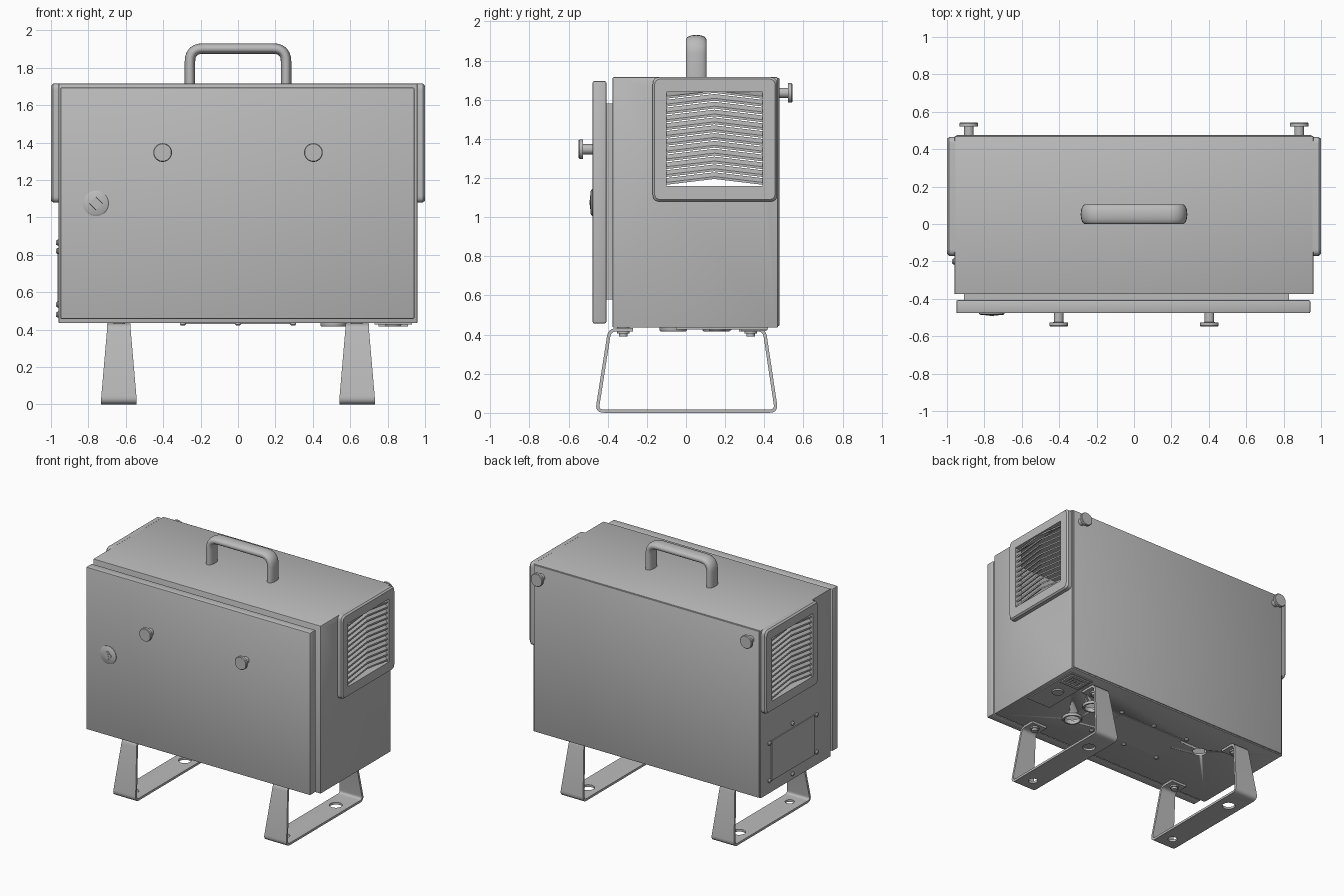
import bpy, bmesh, math
from mathutils import Vector

if "Cube" in bpy.data.objects:
    bpy.data.objects.remove(bpy.data.objects["Cube"], do_unlink=True)

grey = bpy.data.materials.new("painted_grey")
grey.use_nodes = True
grey.diffuse_color = (0.5, 0.5, 0.5, 1)
grey.node_tree.nodes["Principled BSDF"].inputs["Base Color"].default_value = (0.5, 0.5, 0.5, 1)


def select(ob):
    bpy.ops.object.select_all(action='DESELECT')
    ob.select_set(True)
    bpy.context.view_layer.objects.active = ob


def smooth(ob):
    select(ob)
    bpy.ops.object.shade_smooth_by_angle(angle=math.radians(35))


def make(name, bm):
    bmesh.ops.recalc_face_normals(bm, faces=bm.faces)
    mesh = bpy.data.meshes.new(name)
    bm.to_mesh(mesh)
    bm.free()
    ob = bpy.data.objects.new(name, mesh)
    bpy.context.collection.objects.link(ob)
    mesh.materials.append(grey)
    return ob


def box(name, lo, hi, bevel=0):
    bm = bmesh.new()
    bmesh.ops.create_cube(bm, size=1)
    for v in bm.verts:
        v.co = [l + (c + 0.5) * (h - l) for c, l, h in zip(v.co, lo, hi)]
    if bevel:
        bmesh.ops.bevel(bm, geom=bm.edges[:], offset=bevel, segments=2, affect='EDGES', profile=0.5)
    ob = make(name, bm)
    if bevel:
        smooth(ob)
    return ob


def lathe(name, start, axis, profile, sides=32):
    """Stack of (radius, distance) rings running along an axis from a start point."""
    bm = bmesh.new()
    turn = Vector(axis).to_track_quat('Z', 'Y')
    rings = []
    for r, d in profile:
        angles = [math.tau * i / sides for i in range(sides)]
        rings.append([bm.verts.new(Vector(start) + turn @ Vector((r * math.cos(a), r * math.sin(a), d)))
                      for a in angles])
    skin(bm, rings)
    ob = make(name, bm)
    smooth(ob)
    return ob


def skin(bm, rings):
    for a, b in zip(rings, rings[1:]):
        for i in range(len(a)):
            j = (i + 1) % len(a)
            bm.faces.new((a[i], a[j], b[j], b[i]))
    bm.faces.new(rings[0])
    bm.faces.new(rings[-1])


def cut(ob, cutters):
    for c in cutters:
        m = ob.modifiers.new("cut", 'BOOLEAN')
        m.object, m.operation, m.solver = c, 'DIFFERENCE', 'EXACT'
        select(ob)
        bpy.ops.object.modifier_apply(modifier=m.name)
        bpy.data.objects.remove(c, do_unlink=True)


def rounded(points, radius, steps=6):
    """Polyline with its inner corners rounded."""
    pts = [Vector(p) for p in points]
    out = [pts[0]]
    for a, b, c in zip(pts, pts[1:], pts[2:]):
        p, q = b + (a - b).normalized() * radius, b + (c - b).normalized() * radius
        for i in range(steps + 1):
            t = i / steps
            out.append(p * (1 - t) ** 2 + b * 2 * t * (1 - t) + q * t * t)
    return out + [pts[-1]]


# Hollow cabinet with side vents and cable holes underneath
body = box("cabinet_body", (-0.96, -0.375, 0.435), (0.96, 0.47, 1.715), 0.006)
cutters = [box("cutter", (-0.945, -0.36, 0.45), (0.945, 0.455, 1.70)),
           box("cutter", (-1.2, -0.10, 1.16), (1.2, 0.39, 1.64))]
glands = [(0.51, -0.065, 0.055), (0.51, 0.155, 0.055), (-0.48, 0.14, 0.05)]
for x, y, r in glands:
    cutters.append(lathe("cutter", (x, y, 0.40), (0, 0, 1), [(r, 0), (r, 0.08)]))
cut(body, cutters)
box("back_panel", (-0.95, 0.465, 0.445), (0.95, 0.477, 1.71), 0.003)

# Door on its recessed frame
box("door_frame", (-0.91, -0.41, 0.58), (0.83, -0.37, 1.58))
box("door", (-0.95, -0.477, 0.457), (0.943, -0.407, 1.695), 0.008)

# Lock with a shaped key insert
lathe("lock_rim", (-0.76, -0.475, 1.075), (0, -1, 0), [(0.068, 0), (0.068, 0.006), (0.058, 0.012)])
lathe("lock_core", (-0.76, -0.485, 1.075), (0, -1, 0), [(0.036, 0), (0.034, 0.005)], 4)
lathe("lock_pin", (-0.76, -0.488, 1.075), (0, -1, 0), [(0.012, 0), (0.012, 0.005)], 16)

# Knobs on the door and the back
knob = [(0.026, 0), (0.026, 0.05), (0.05, 0.052), (0.05, 0.068), (0.046, 0.073)]
for side, word in ((1, "left"), (-1, "right")):
    lathe(word + "_door_knob", (0.403 * side, -0.475, 1.347), (0, -1, 0), knob)
    lathe(word + "_back_knob", (0.883 * side, 0.47, 1.635), (0, 1, 0), knob)

# Carry handle with an oval section
path = rounded([(-0.257, 0, 1.705), (-0.257, 0, 1.903), (0.257, 0, 1.903), (0.257, 0, 1.705)], 0.07)
bm = bmesh.new()
rings = []
for i, p in enumerate(path):
    along = (path[min(i + 1, len(path) - 1)] - path[max(i - 1, 0)]).normalized()
    normal = along.cross(Vector((0, 1, 0)))
    ring = []
    for k in range(24):
        a = math.tau * k / 24
        flat = math.copysign(abs(math.cos(a)) ** 0.8, math.cos(a))
        ring.append(bm.verts.new(p + normal * 0.028 * flat + Vector((0, 0.052 + 0.053 * math.sin(a), 0))))
    rings.append(ring)
skin(bm, rings)
smooth(make("carry_handle", bm))

# Side vents: framed covers with pointed louvres
for side, word in ((1, "left"), (-1, "right")):
    xs = sorted((0.955 * side, 1.0 * side))
    bm = bmesh.new()
    outline = rounded([(0, 0.15, 1.08), (0, 0.465, 1.08), (0, 0.465, 1.715), (0, -0.17, 1.715),
                       (0, -0.17, 1.08), (0, 0.15, 1.08)], 0.035)[:-1]
    centre = Vector((0, 0.1475, 1.3975))
    layers = []
    for x, size in ((0.955, 1), (0.988, 1), (1.0, 0.97)):
        layers.append([bm.verts.new(centre + (p - centre) * size + Vector((x * side, 0, 0))) for p in outline])
    skin(bm, layers)
    frame = make(word + "_vent_frame", bm)
    cut(frame, [box("cutter", (xs[0] - 0.1, -0.10, 1.16), (xs[1] + 0.1, 0.39, 1.64))])
    smooth(frame)

    bm = bmesh.new()
    for k in range(12):
        z = 1.165 + 0.04 * k
        rings = []
        for y, rise in ((-0.105, 0), (0.145, 0.03), (0.395, 0)):
            section = ((0.958, 0.022), (0.988, 0), (0.988, 0.012), (0.958, 0.034))
            rings.append([bm.verts.new((x * side, y, min(z + rise + h, 1.645))) for x, h in section])
        skin(bm, rings)
    make(word + "_vent_louvres", bm)

# Tapered strap feet, each bent from one strip
for side, word in ((1, "left"), (-1, "right")):
    path = rounded([(0, -0.27, 0.424), (0, -0.39, 0.424), (0, -0.455, 0.009), (0, 0.462, 0.009),
                    (0, 0.40, 0.424), (0, 0.27, 0.424)], 0.035)
    bm = bmesh.new()
    rows = []
    for p in path:
        half = 0.095 - 0.032 * min(1, max(0, p.z - 0.03) / 0.37)
        rows.append([bm.verts.new((0.637 * side + s * half, p.y, p.z)) for s in (-1, 1)])
    for a, b in zip(rows, rows[1:]):
        bm.faces.new((a[0], a[1], b[1], b[0]))
    foot = make(word + "_foot", bm)
    m = foot.modifiers.new("thickness", 'SOLIDIFY')
    m.thickness, m.offset = 0.017, 0
    select(foot)
    bpy.ops.object.modifier_apply(modifier=m.name)
    cut(foot, [lathe("cutter", (0.637 * side, y, -0.05), (0, 0, 1), [(r, 0), (r, 0.1)])
               for y, r in ((-0.34, 0.032), (0.27, 0.045))])
    smooth(foot)
    for y in (-0.32, 0.33):
        lathe(word + "_foot_bolt", (0.637 * side, y, 0.435), (0, 0, -1),
              [(0.032, 0), (0.032, 0.03), (0.022, 0.03), (0.022, 0.045)], 24)

# Underside: cable rings, access plate, power inlet and switch
for x, y, r in glands[:2]:
    ring = lathe("cable_ring", (x, y, 0.437), (0, 0, -1), [(0.07, 0), (0.07, 0.014), (0.066, 0.02)])
    cut(ring, [lathe("cutter", (x, y, 0.38), (0, 0, 1), [(r, 0), (r, 0.1)])])
    smooth(ring)
box("bottom_plate", (-0.28, -0.09, 0.43), (0.28, 0.20, 0.437))
box("inlet_plate", (0.73, -0.05, 0.427), (0.93, 0.42, 0.437))
inlet = box("power_inlet", (0.75, 0.28, 0.418), (0.91, 0.41, 0.437))
cut(inlet, [box("cutter", (0.775, 0.305, 0.40), (0.885, 0.385, 0.43))])
for x in (0.80, 0.83, 0.86):
    box("inlet_pin", (x - 0.005, 0.335, 0.42), (x + 0.005, 0.36, 0.432))
lathe("round_switch", (0.83, 0.16, 0.43), (0, 0, -1), [(0.045, 0), (0.04, 0.012)])

# Screws holding the bottom plate and the right side plate
screw = [(0.016, 0), (0.016, 0.008), (0.009, 0.016)]
for x in (-0.295, 0, 0.295):
    for y in (-0.11, 0.22):
        lathe("bottom_screw", (x, y, 0.437), (0, 0, -1), screw, 16)
box("side_plate", (-0.966, -0.17, 0.525), (-0.95, 0.345, 0.83))
for y, low, high in ((-0.2, 0.535, 0.82), (0.09, 0.48, 0.865), (0.37, 0.535, 0.82)):
    for z in (low, high):
        lathe("side_screw", (-0.958, y, z), (-1, 0, 0), screw, 16)
